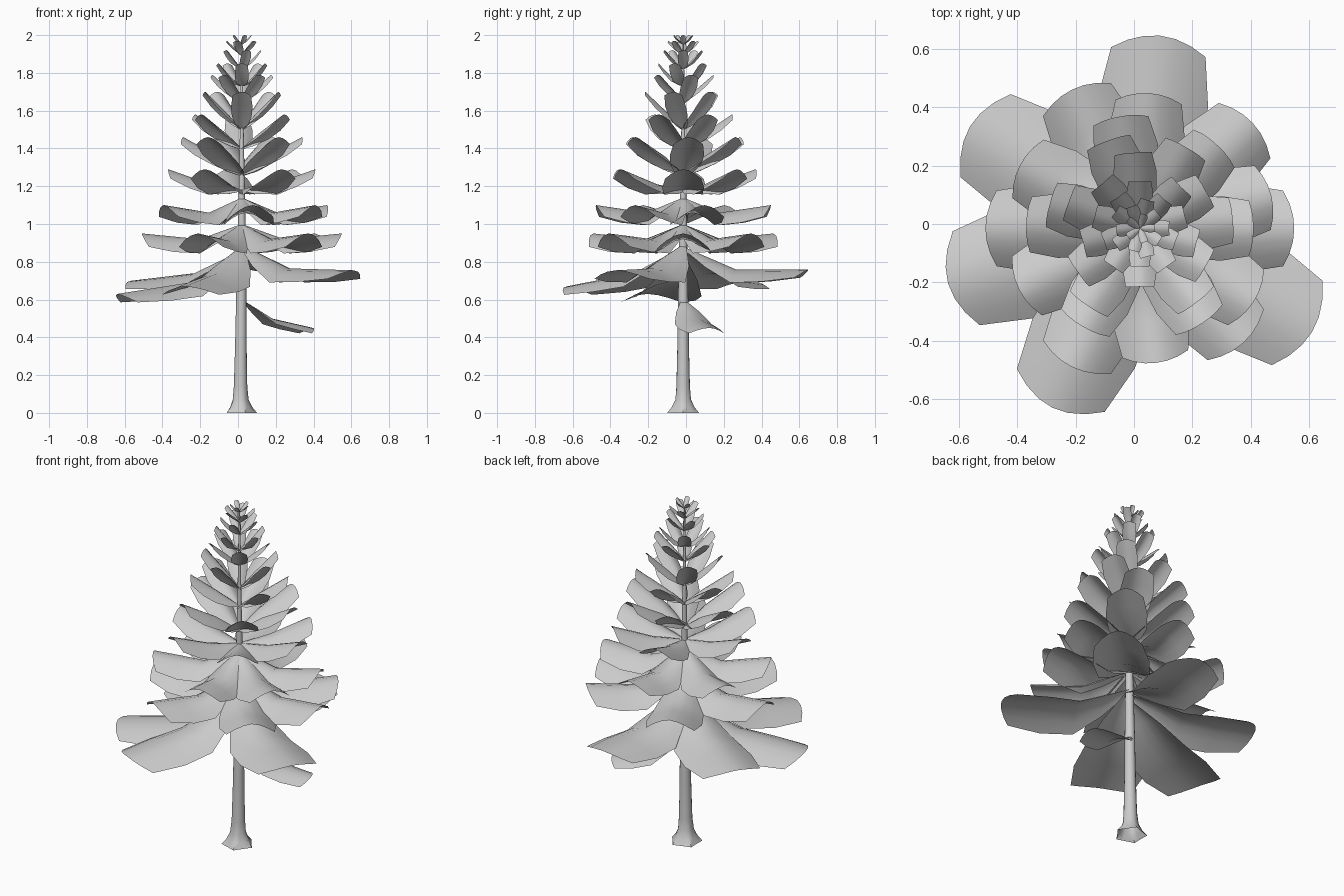
import bpy, bmesh, math

if "Cube" in bpy.data.objects:
    bpy.data.objects.remove(bpy.data.objects["Cube"])

CX, CY = 0.02, -0.015      # trunk axis


def finish(name, bm, smooth_angle):
    mesh = bpy.data.meshes.new(name)
    bm.to_mesh(mesh)
    bm.free()
    ob = bpy.data.objects.new(name, mesh)
    bpy.context.collection.objects.link(ob)
    bpy.ops.object.select_all(action='DESELECT')
    ob.select_set(True)
    bpy.context.view_layer.objects.active = ob
    bpy.ops.object.shade_smooth_by_angle(angle=math.radians(smooth_angle))
    return ob


def add_frond(bm, azimuth, length, root, mid, tip, arch, taper=0.0):
    """Arched sheet: narrow at the trunk, wide and rounded at the tip."""
    a = math.radians(azimuth)
    ca, sa = math.cos(a), math.sin(a)
    stations = [(0.0, 0.03), (0.2, 0.17), (0.42, 0.26), (0.7, 0.285), (1.0, 0.245)]
    rows = []
    for t, w in stations:
        if t < 0.42:
            z = root + (mid - root) * t / 0.42
            slope = 0
        else:
            z = mid + (tip - mid) * (t - 0.42) / 0.58
            slope = math.atan2(tip - mid, 0.58 * length)
        half = w * length
        row = []
        for i in range(7):
            s = i / 3 - 1
            # flanks drop along the local normal of the sheet
            drop = arch * (1 + taper * (1 - t)) * half * abs(s) ** 1.7
            r = length * t * (1 - 0.085 * s * s * t) + drop * math.sin(slope)
            side = half * s
            row.append(bm.verts.new((CX + r * ca - side * sa,
                                     CY + r * sa + side * ca,
                                     z - drop * math.cos(slope))))
        rows.append(row)
    for lo, hi in zip(rows, rows[1:]):
        for i in range(6):
            bm.faces.new((lo[i], hi[i], hi[i + 1], lo[i + 1]))


# Trunk with a lobed root flare
bm = bmesh.new()
profile = [(0, 0.078), (0.03, 0.058), (0.07, 0.042), (0.14, 0.036), (0.35, 0.031),
           (0.63, 0.027), (1.0, 0.02), (1.5, 0.01), (1.95, 0.004)]
N = 15
rings = []
for z, r in profile:
    lobe = 0.14 * max(0, 1 - z / 0.1)
    ring = []
    for i in range(N):
        a = math.tau * i / N
        rr = r * (1 + lobe * math.cos(5 * a))
        ring.append(bm.verts.new((CX - 0.008 + rr * math.cos(a) + 0.008 * min(1, z),
                                  CY + rr * math.sin(a), z)))
    rings.append(ring)
for lo, hi in zip(rings, rings[1:]):
    for i in range(N):
        j = (i + 1) % N
        bm.faces.new((lo[i], lo[j], hi[j], hi[i]))
bm.faces.new(rings[-1])
finish("trunk", bm, 50)

# Small low branch
bm = bmesh.new()
add_frond(bm, 20, 0.40, 0.60, 0.50, 0.45, 0.3)
finish("low_branch", bm, 40)

# Large drooping bottom tier: azimuth, length, root z, mid z, tip z
bm = bmesh.new()
for az, ln, root, mid, tip in [(84, 0.665, 0.88, 0.76, 0.76), (149, 0.68, 0.86, 0.74, 0.70),
                               (196, 0.685, 0.82, 0.69, 0.63), (244, 0.685, 0.88, 0.74, 0.67),
                               (329, 0.69, 0.89, 0.765, 0.755)]:
    add_frond(bm, az, ln, root, mid, tip, 0.27, 0.9)
finish("bottom_tier", bm, 40)

# Upper tiers: azimuths, length, root z, mid z, tip z
tiers = [
    ([0, 43, 116, 180, 244, 312], 0.53, 1.00, 0.92, 0.95),
    ([14, 86, 152, 207, 277, 327], 0.465, 1.14, 1.06, 1.10),
    ([0, 47, 100, 178, 240, 303], 0.39, 1.18, 1.21, 1.29),
    ([5, 60, 110, 165, 236, 308], 0.32, 1.26, 1.36, 1.46),
    ([30, 95, 160, 215, 330], 0.26, 1.40, 1.48, 1.58),
    ([45, 130, 195, 270, 345], 0.20, 1.50, 1.59, 1.70),
    ([15, 90, 165, 235, 305], 0.16, 1.64, 1.71, 1.79),
    ([50, 125, 200, 270, 340], 0.13, 1.73, 1.77, 1.85),
    ([0, 75, 145, 215, 285], 0.10, 1.82, 1.86, 1.92),
    ([40, 110, 185, 255, 325], 0.08, 1.89, 1.93, 1.97),
    ([0, 72, 144, 216, 288], 0.05, 1.95, 1.97, 2.0),
]
for k, (azimuths, ln, root, mid, tip) in enumerate(tiers, 1):
    bm = bmesh.new()
    for az in azimuths:
        add_frond(bm, az, ln, root, mid, tip, 0.55)
    finish(f"tier_{k}", bm, 40)
